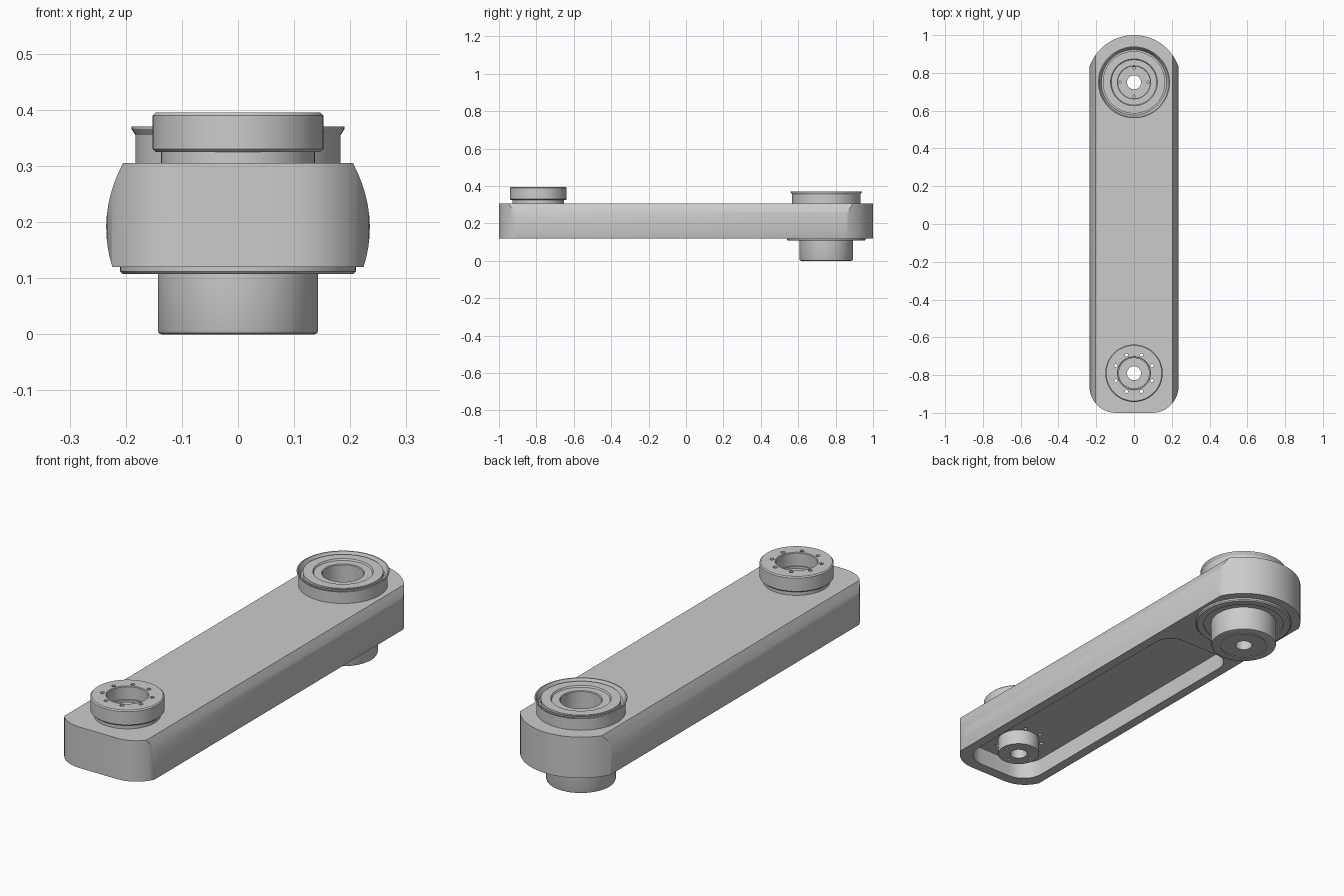
import bpy, bmesh, math

if "Cube" in bpy.data.objects:
    bpy.data.objects.remove(bpy.data.objects["Cube"])

REAR_Y, FRONT_Y = 0.75, -0.79


def make_object(name, bm):
    bmesh.ops.recalc_face_normals(bm, faces=bm.faces[:])
    mesh = bpy.data.meshes.new(name)
    bm.to_mesh(mesh)
    bm.free()
    obj = bpy.data.objects.new(name, mesh)
    bpy.context.collection.objects.link(obj)
    return obj


def prism(name, points, offset):
    """Extrude a closed 3D outline along an offset vector."""
    bm = bmesh.new()
    face = bm.faces.new([bm.verts.new(p) for p in points])
    new = bmesh.ops.extrude_face_region(bm, geom=[face])["geom"]
    verts = [g for g in new if isinstance(g, bmesh.types.BMVert)]
    bmesh.ops.translate(bm, verts=verts, vec=offset)
    if len(bm.faces) == len(points) + 1:
        bm.faces.new([v for v in bm.verts if v not in verts])
    return make_object(name, bm)


def lathe(name, profile, y, segments=64):
    """Spin a closed (radius, z) profile around the vertical axis at x=0, y."""
    bm = bmesh.new()
    rings = []
    for i in range(segments):
        a = 2 * math.pi * i / segments
        rings.append([bm.verts.new((r * math.cos(a), y + r * math.sin(a), z))
                      for r, z in profile])
    n = len(profile)
    for i in range(segments):
        a, b = rings[i], rings[(i + 1) % segments]
        for j in range(n):
            k = (j + 1) % n
            bm.faces.new((a[j], b[j], b[k], a[k]))
    return make_object(name, bm)


def arc(cx, cy, r, start, end, steps):
    return [(cx + r * math.cos(math.radians(start + (end - start) * i / steps)),
             cy + r * math.sin(math.radians(start + (end - start) * i / steps)))
            for i in range(steps + 1)]


def rounded_rect(hw, y0, y1, r0, r1, steps=8):
    return (arc(-hw + r0, y0 + r0, r0, 180, 270, steps)
            + arc(hw - r0, y0 + r0, r0, 270, 360, steps)
            + arc(hw - r1, y1 - r1, r1, 0, 90, steps)
            + arc(-hw + r1, y1 - r1, r1, 90, 180, steps))


def circle_prism(x, y, r, z0, z1, steps=16):
    pts = arc(x, y, r, 0, 360, steps)[:-1]
    return prism("cutter", [(a, b, z0) for a, b in pts], (0, 0, z1 - z0))


def boolean(obj, cutter, operation="DIFFERENCE", keep=False):
    mod = obj.modifiers.new("cut", "BOOLEAN")
    mod.object, mod.operation, mod.solver = cutter, operation, "EXACT"
    bpy.context.view_layer.objects.active = obj
    bpy.ops.object.modifier_apply(modifier=mod.name)
    if not keep:
        bpy.data.objects.remove(cutter)


# Arm body: plan outline intersected with the bulged cross-section
end = math.degrees(math.acos(0.236 / 0.25))
plan = (arc(-0.096, -0.86, 0.14, 180, 270, 8) + arc(0.096, -0.86, 0.14, 270, 360, 8)
        + arc(0, 0.75, 0.25, end, 180 - end, 24))
body = prism("arm_body", [(x, y, 0.12) for x, y in plan], (0, 0, 0.185))
side = []
for i in range(13):
    z = 0.10 + 0.225 * i / 12
    side.append((0.235 - 2.27 * (z - 0.19) ** 2, z))
section = side + [(-x, z) for x, z in reversed(side)]
boolean(body, prism("section", [(x, -1.1, z) for x, z in section], (0, 2.2, 0)),
        "INTERSECT")

# Pocket in the underside, and seats for both hubs
pocket = rounded_rect(0.18, -0.95, 0.45, 0.1, 0.08)
boolean(body, prism("pocket", [(x, y, 0.05) for x, y in pocket], (0, 0, 0.15)))
boolean(body, circle_prism(0, REAR_Y, 0.145, 0, 0.5, 64))
boolean(body, circle_prism(0, FRONT_Y, 0.087, 0, 0.5, 64))

# Front hub: raised flange on top, boss in the pocket
front_hub = lathe("front_hub", [
    (0.037, 0.13), (0.09, 0.13), (0.09, 0.302), (0.137, 0.302), (0.137, 0.325),
    (0.147, 0.325), (0.152, 0.33), (0.152, 0.39), (0.147, 0.395), (0.088, 0.395),
    (0.085, 0.392), (0.085, 0.335), (0.08, 0.335), (0.08, 0.325), (0.037, 0.325)],
    FRONT_Y)

# Rear hub: flared cup on top, plate and stub below
rear_hub = lathe("rear_hub", [
    (0.037, 0), (0.1, 0), (0.1, 0.003), (0.104, 0.003), (0.104, 0),
    (0.136, 0), (0.141, 0.002), (0.143, 0.007), (0.143, 0.112), (0.175, 0.112),
    (0.175, 0.107), (0.205, 0.107), (0.21, 0.112), (0.21, 0.122), (0.15, 0.122),
    (0.15, 0.302), (0.183, 0.302), (0.183, 0.355), (0.19, 0.366), (0.19, 0.37),
    (0.185, 0.37), (0.173, 0.345), (0.165, 0.345), (0.165, 0.365), (0.124, 0.365),
    (0.12, 0.358), (0.088, 0.358), (0.085, 0.355), (0.085, 0.26), (0.037, 0.26)],
    REAR_Y)

# Eight bolt holes through the front flange and the arm
for i in range(8):
    a = math.radians(22.5 + 45 * i)
    hole = circle_prism(0.104 * math.cos(a), FRONT_Y + 0.104 * math.sin(a),
                        0.009, 0.05, 0.45, 12)
    boolean(front_hub, hole, keep=True)
    boolean(body, hole)

# Four pin holes in each hub
for i in range(4):
    a = math.radians(90 * i)
    c, s = math.cos(a), math.sin(a)
    boolean(rear_hub, circle_prism(0.075 * c, REAR_Y + 0.075 * s, 0.007, 0.22, 0.3, 12))
    boolean(front_hub, circle_prism(0.068 * c, FRONT_Y + 0.068 * s, 0.007, 0.1, 0.16, 12))

# Smooth shading with sharp edges kept
for obj in (body, front_hub, rear_hub):
    bpy.ops.object.select_all(action="DESELECT")
    obj.select_set(True)
    bpy.context.view_layer.objects.active = obj
    bpy.ops.object.shade_smooth_by_angle(angle=math.radians(30))
